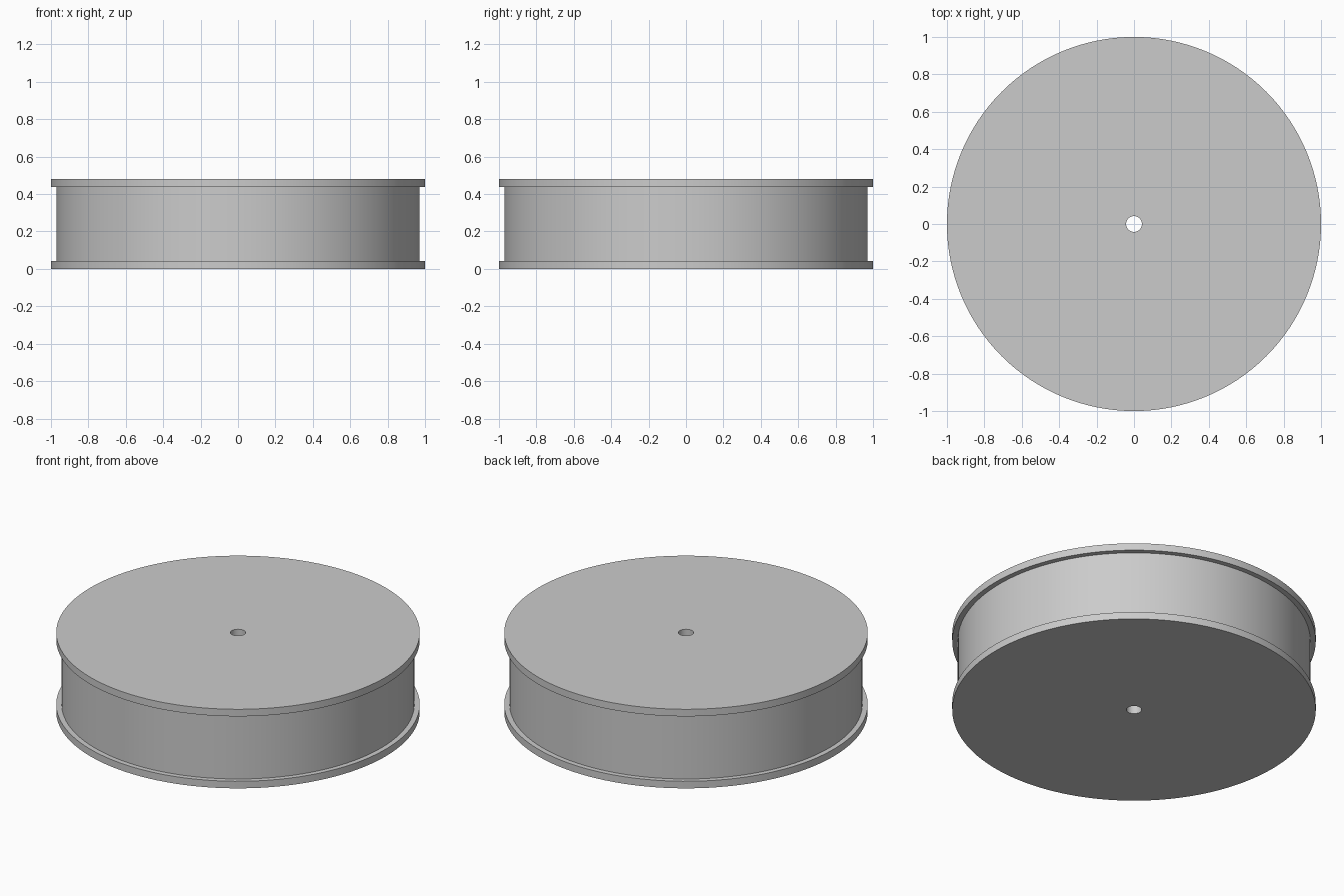
import bpy
import bmesh
import math

if "Cube" in bpy.data.objects:
    bpy.data.objects.remove(bpy.data.objects["Cube"])

SEGMENTS = 128
RIM_R, BARREL_R, BORE_R = 1.0, 0.97, 0.042
HEIGHT, FLANGE = 0.48, 0.043

grey = bpy.data.materials.new("light_grey")
grey.diffuse_color = (0.6, 0.6, 0.6, 1)
grey.use_nodes = True
grey.node_tree.nodes["Principled BSDF"].inputs["Base Color"].default_value = grey.diffuse_color


def lathe(name, profile):
    """Revolve a closed (radius, z) profile around the z axis."""
    bm = bmesh.new()
    rings = []
    for i in range(SEGMENTS):
        a = 2 * math.pi * i / SEGMENTS
        rings.append([bm.verts.new((r * math.cos(a), r * math.sin(a), z))
                      for r, z in profile])
    n = len(profile)
    for i in range(SEGMENTS):
        here, there = rings[i], rings[(i + 1) % SEGMENTS]
        for j in range(n):
            k = (j + 1) % n
            bm.faces.new((here[j], there[j], there[k], here[k]))
    bmesh.ops.recalc_face_normals(bm, faces=bm.faces)
    mesh = bpy.data.meshes.new(name)
    bm.to_mesh(mesh)
    bm.free()
    mesh.materials.append(grey)
    obj = bpy.data.objects.new(name, mesh)
    bpy.context.collection.objects.link(obj)
    bpy.ops.object.select_all(action='DESELECT')
    obj.select_set(True)
    bpy.context.view_layer.objects.active = obj
    bpy.ops.object.shade_smooth_by_angle(angle=math.radians(30))
    return obj


# Flanged wheel: two thin rims, a recessed barrel and a through bore
lathe("flanged_wheel", [
    (BORE_R, 0), (RIM_R, 0), (RIM_R, FLANGE),
    (BARREL_R, FLANGE), (BARREL_R, HEIGHT - FLANGE),
    (RIM_R, HEIGHT - FLANGE), (RIM_R, HEIGHT), (BORE_R, HEIGHT),
])
